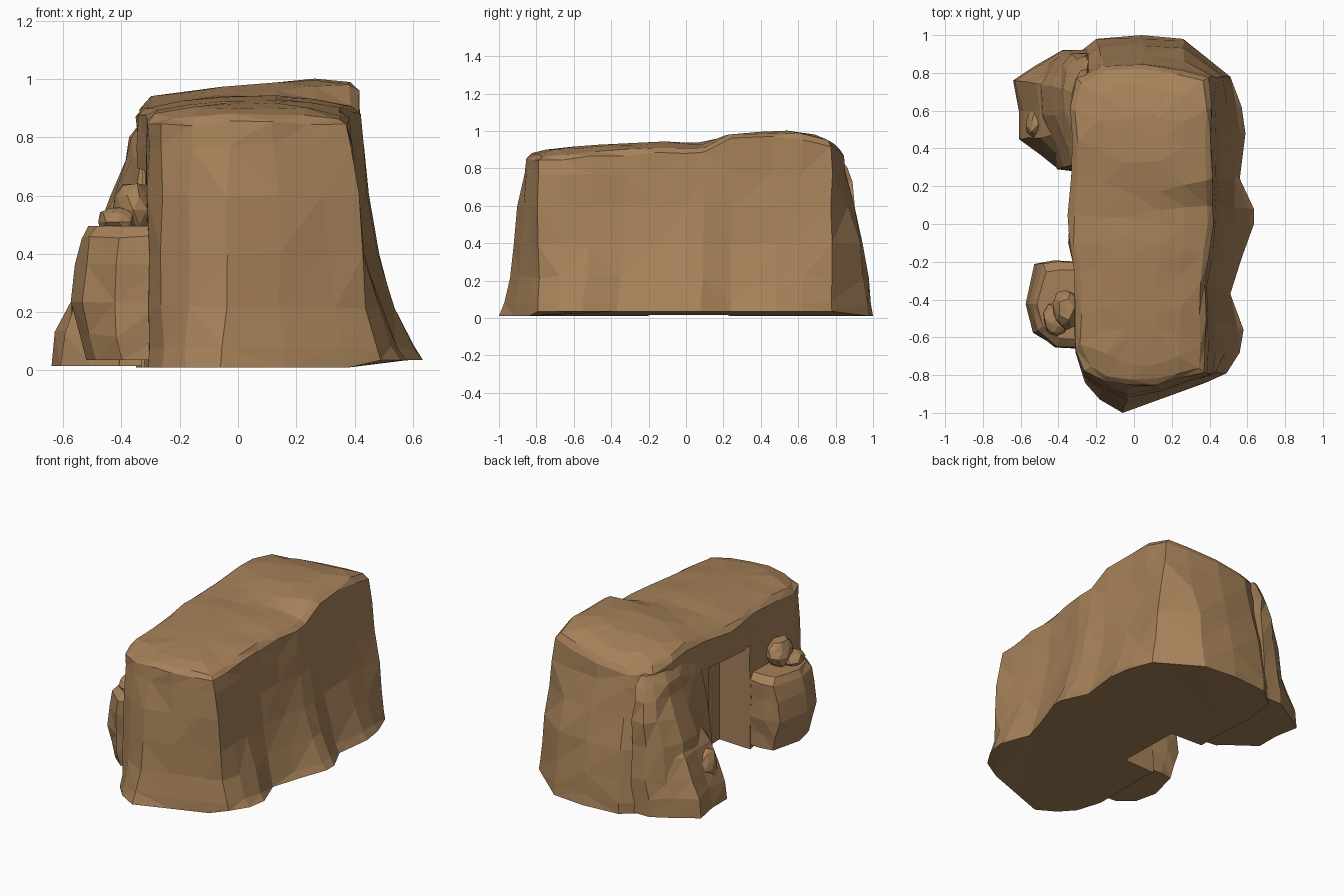
import bpy, bmesh, random
from mathutils import Vector

if "Cube" in bpy.data.objects:
    bpy.data.objects.remove(bpy.data.objects["Cube"])

random.seed(4)
stone = bpy.data.materials.new("tan stone")
stone.diffuse_color = (0.38, 0.22, 0.10, 1)
stone.use_nodes = True
stone.node_tree.nodes["Principled BSDF"].inputs["Base Color"].default_value = stone.diffuse_color


def loft(name, rings, jitter=0.0):
    """Closed faceted solid through a stack of equal-length rings."""
    bm = bmesh.new()
    rows = []
    for i, ring in enumerate(rings):
        row = []
        for p in ring:
            j = jitter if 0 < i < len(rings) - 1 else 0
            row.append(bm.verts.new(Vector(p) + Vector([random.uniform(-j, j) for _ in range(3)])))
        rows.append(row)
    n = len(rows[0])
    for a, b in zip(rows, rows[1:]):
        for k in range(n):
            bm.faces.new((a[k], a[(k + 1) % n], b[(k + 1) % n], b[k]))
    bm.faces.new(rows[0][::-1])
    bm.faces.new(rows[-1])
    bmesh.ops.triangulate(bm, faces=bm.faces[:])
    bmesh.ops.recalc_face_normals(bm, faces=bm.faces[:])
    me = bpy.data.meshes.new(name)
    bm.to_mesh(me)
    bm.free()
    me.materials.append(stone)
    ob = bpy.data.objects.new(name, me)
    bpy.context.collection.objects.link(ob)
    return ob


def boulder(name, loc, size):
    bm = bmesh.new()
    bmesh.ops.create_icosphere(bm, subdivisions=2, radius=1)
    for v in bm.verts:
        v.co *= random.uniform(0.82, 1.08)
        v.co = Vector([c * s for c, s in zip(v.co, size)]) + Vector(loc)
    me = bpy.data.meshes.new(name)
    bm.to_mesh(me)
    bm.free()
    me.materials.append(stone)
    bpy.context.collection.objects.link(bpy.data.objects.new(name, me))


def interp(t, pts):
    for (a, u), (b, v) in zip(pts, pts[1:]):
        if t <= b:
            return u + (v - u) * max(0, t - a) / (b - a)
    return pts[-1][1]


def top_z(x, y):
    z = interp(y, [(-.85, .885), (-.5, .915), (-.1, .935), (.05, .925),
                   (.3, .98), (.55, .98), (.72, .955), (.85, .90)])
    return z + (0.08 * (x - .12) if y > 0.1 else -0.15 * (x - .05) ** 2)


# Main rock: foot outline (x, y) paired with rim outline (x, y)
outline = [
    (-.06, -1, -.02, -.85), (.16, -.92, .12, -.85), (.38, -.84, .25, -.82), (.49, -.79, .37, -.79),
    (.56, -.68, .38, -.66), (.58, -.56, .38, -.5), (.51, -.37, .38, -.32), (.57, -.18, .40, -.16),
    (.635, 0, .42, 0), (.635, .08, .42, .1), (.56, .24, .41, .24), (.59, .48, .41, .46),
    (.57, .62, .41, .62), (.51, .78, .40, .78), (.26, .98, .26, .81), (.04, 1, .05, .84),
    (-.20, .98, -.16, .84), (-.32, .88, -.30, .77), (-.35, .65, -.34, .62), (-.33, .45, -.33, .45),
    (-.33, .25, -.33, .25), (-.345, .05, -.345, .05), (-.345, -.1, -.345, -.1), (-.31, -.25, -.31, -.25),
    (-.31, -.5, -.31, -.5), (-.31, -.68, -.31, -.66), (-.26, -.84, -.26, -.77), (-.18, -.93, -.16, -.83)]
# Sides flare only near the foot, the front and back ends bulge higher up
levels = [(.01, 1, 1, 1), (.08, .85, .85, .95), (.22, .55, .62, .82),
          (.4, .27, .48, .68), (.6, .12, .33, .35), (.77, .04, .12, .08)]
rings = []
for z, side, front, back in levels:
    ring = []
    for bx, by, tx, ty in outline:
        f = front if ty < -.7 else back if ty > .7 else side
        lift = .025 if z < .05 and bx > .45 else 0
        ring.append((tx + (bx - tx) * f, ty + (by - ty) * f, z + lift))
    rings.append(ring)
for s, t, drop in [(1, 1, .035), (.92, .97, .01), (.6, .88, -.005), (.25, .72, -.01)]:
    rings.append([(.04 + (tx - .04) * s, ty * t, top_z(tx * s, ty * t) - drop) for _, _, tx, ty in outline])
body = loft("main_rock", rings, 0.007)

# Hollow under the overhang on the left
cutter = loft("hollow_cutter", [
    [(-.7, -.2, -.1), (-.1, -.2, -.1), (-.11, .22, -.1), (-.7, .27, -.1)],
    [(-.7, -.2, .70), (-.1, -.2, .68), (-.11, .22, .70), (-.7, .27, .72)]])
cutter.hide_render = True
cutter.hide_set(True)
mod = body.modifiers.new("hollow", 'BOOLEAN')
mod.operation = 'DIFFERENCE'
mod.solver = 'EXACT'
mod.object = cutter


def outcrop(name, plan, levels, cy, jitter):
    """Rock leaning on the left wall: plan shrunk towards the wall at each level."""
    return loft(name, [[(-.25 + (x + .25) * s, cy + (y - cy) * t, z) for x, y in plan]
                       for z, s, t in levels], jitter)


# Front pillar beside the hollow
outcrop("front_pillar",
        [(-.25, -.2), (-.42, -.195), (-.52, -.21), (-.58, -.42), (-.54, -.57), (-.43, -.65), (-.25, -.66)],
        [(.035, .82, .95), (.12, .9, .97), (.23, 1, 1), (.36, .94, 1), (.46, .88, .97), (.495, .8, .8)],
        -.43, .008)
boulder("pillar_boulder", (-.36, -.45, .55), (.08, .11, .10))
boulder("pillar_side_stone", (-.41, -.50, .51), (.07, .09, .06))

# Back buttress: steep upper slab on a wide low base
outcrop("back_buttress",
        [(-.25, .27), (-.40, .29), (-.44, .42), (-.50, .58), (-.51, .74), (-.44, .85), (-.36, .91), (-.25, .92)],
        [(.015, 1.05, 1), (.24, 1, 1), (.45, .9, .98), (.6, .7, .95), (.72, .55, .9), (.80, .45, .82), (.86, .3, .7)],
        .58, .01)
outcrop("buttress_base",
        [(-.25, .29), (-.40, .29), (-.50, .37), (-.61, .45), (-.61, .6),
         (-.64, .76), (-.52, .84), (-.38, .92), (-.25, .92)],
        [(.015, 1, 1), (.13, .95, 1), (.24, .83, .97), (.36, .68, .94), (.46, .5, .85)],
        .6, .01)
boulder("base_stone", (-.51, .52, .23), (.07, .09, .11))
